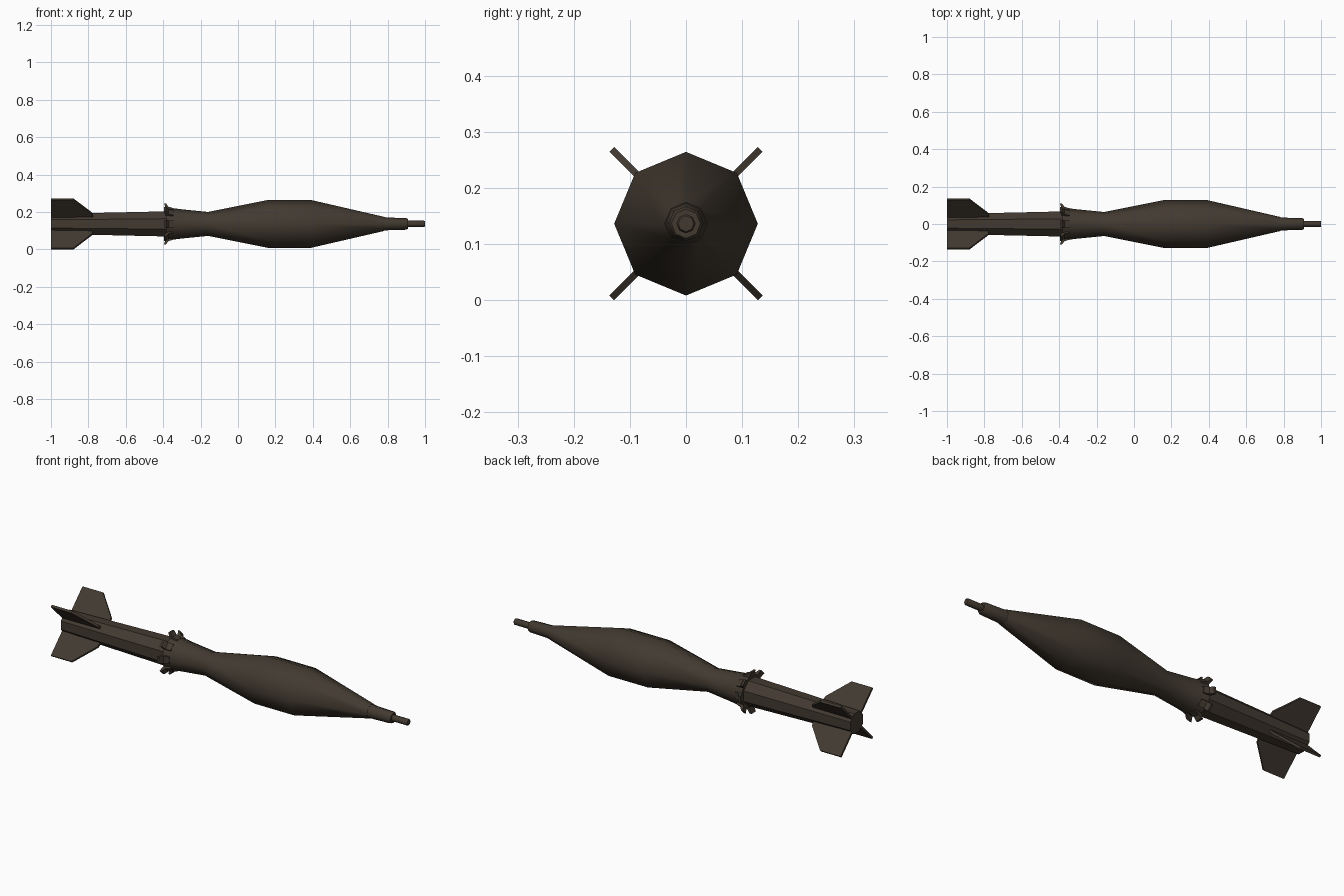
import bpy, bmesh, math
from mathutils import Matrix, Vector

if "Cube" in bpy.data.objects:
    bpy.data.objects.remove(bpy.data.objects["Cube"])

CZ = 0.136  # height of the long axis

mat = bpy.data.materials.new("dark_olive_brown")
mat.diffuse_color = (0.055, 0.042, 0.030, 1)
mat.use_nodes = True
mat.node_tree.nodes["Principled BSDF"].inputs["Base Color"].default_value = mat.diffuse_color


def finish(name, bm, smooth_angle=None):
    bmesh.ops.recalc_face_normals(bm, faces=bm.faces)
    if smooth_angle:
        for f in bm.faces:
            f.smooth = True
        for e in bm.edges:
            e.smooth = e.is_manifold and e.calc_face_angle(0) < math.radians(smooth_angle)
    me = bpy.data.meshes.new(name)
    bm.to_mesh(me)
    bm.free()
    me.materials.append(mat)
    ob = bpy.data.objects.new(name, me)
    ob.location.z = CZ
    bpy.context.collection.objects.link(ob)
    return ob


def lathe(name, profile, sides=8, offset=0.0, smooth_angle=None):
    """Closed turned shape along x from (x, radius) pairs."""
    bm = bmesh.new()
    rings = []
    for x, r in profile:
        angles = [offset + 2 * math.pi * i / sides for i in range(sides)]
        rings.append([bm.verts.new((x, r * math.cos(a), r * math.sin(a))) for a in angles])
    for a, b in zip(rings, rings[1:]):
        for i in range(sides):
            j = (i + 1) % sides
            bm.faces.new((a[i], a[j], b[j], b[i]))
    bm.faces.new(rings[0])
    bm.faces.new(rings[-1])
    return finish(name, bm, smooth_angle)


def add_plate(bm, outline, half_width, angle):
    """Plate with an (x, radius) outline, turned about the long axis."""
    rot = Matrix.Rotation(angle, 3, 'X')
    sides = [[bm.verts.new(rot @ Vector((x, s * half_width, r))) for x, r in outline]
             for s in (-1, 1)]
    bm.faces.new(sides[0])
    bm.faces.new(sides[1])
    n = len(outline)
    for i in range(n):
        j = (i + 1) % n
        bm.faces.new((sides[0][i], sides[0][j], sides[1][j], sides[1][i]))


# main faceted body with flared rear skirt
lathe("main_body", [(-0.385, 0.090), (-0.355, 0.085), (-0.30, 0.078), (-0.16, 0.064),
                    (0.16, 0.128), (0.39, 0.128), (0.78, 0.038)], smooth_angle=50)

# stepped nose
lathe("nose_collar", [(0.77, 0.038), (0.80, 0.034), (0.90, 0.031), (0.91, 0.026)],
      smooth_angle=50)
lathe("nose_tip", [(0.90, 0.017), (0.995, 0.017), (1.0, 0.014)], smooth_angle=50)

# tail tube
lathe("tail_tube", [(-1.0, 0.058), (-0.78, 0.063), (-0.37, 0.073)], offset=math.pi / 8)

# ring of outward bent teeth behind the body
bm = bmesh.new()
for k in range(8):
    add_plate(bm, [(-0.345, 0.078), (-0.345, 0.084), (-0.372, 0.092), (-0.385, 0.110),
                   (-0.396, 0.110), (-0.389, 0.090), (-0.385, 0.078)],
              0.018, k * math.pi / 4)
finish("collar_teeth", bm)

# four diagonal fins
bm = bmesh.new()
for k in range(4):
    add_plate(bm, [(-1.0, 0.03), (-1.0, 0.187), (-0.88, 0.187), (-0.78, 0.08), (-0.77, 0.03)],
              0.006, math.pi / 4 + k * math.pi / 2)
finish("tail_fins", bm)
